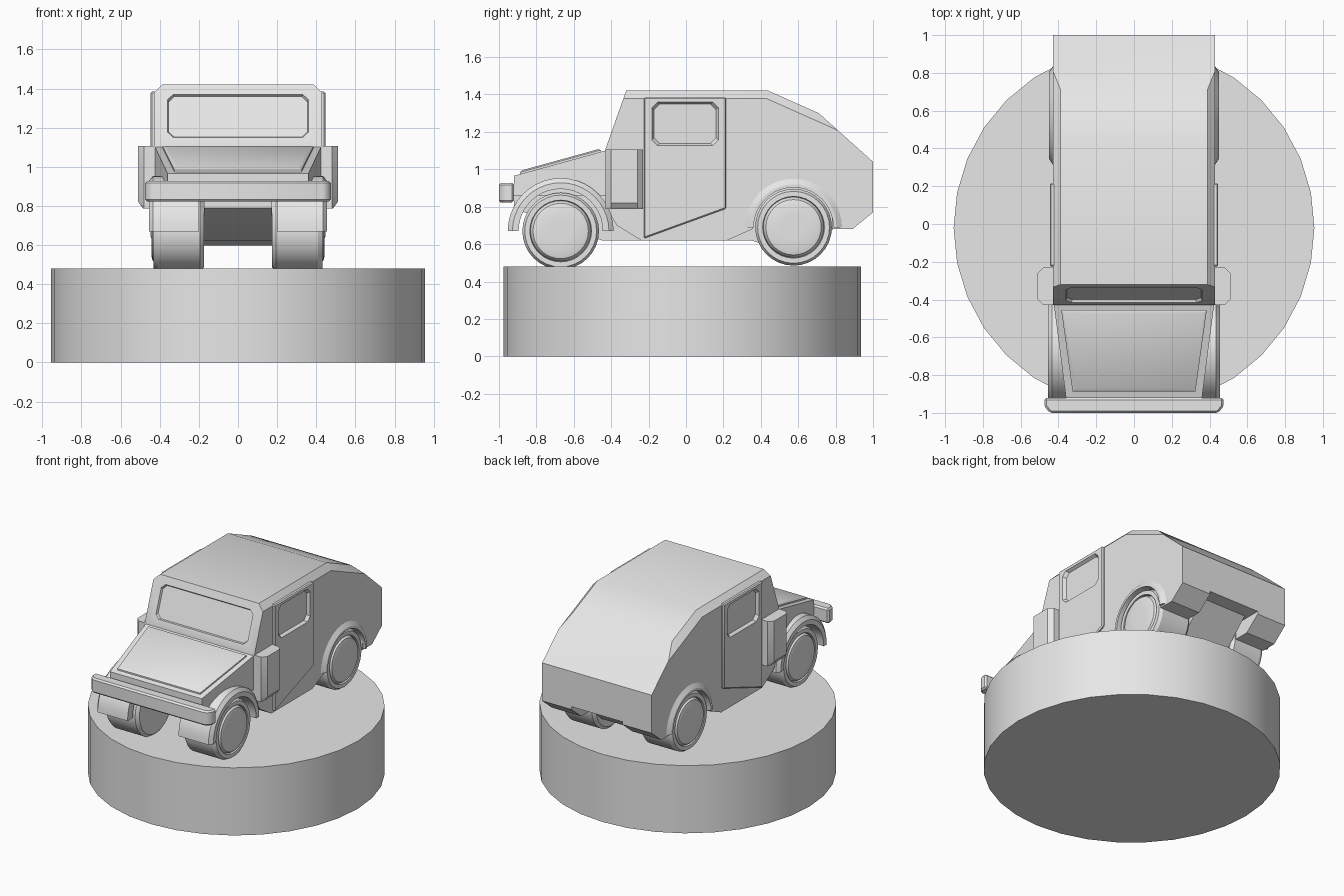
import bpy, bmesh, math

cube = bpy.data.objects.get("Cube")
if cube:
    bpy.data.objects.remove(cube, do_unlink=True)

GREY = (0.8, 0.8, 0.8, 1)
grey = bpy.data.materials.new("plain_grey")
grey.use_nodes = True
grey.diffuse_color = GREY
next(n for n in grey.node_tree.nodes if n.type == 'BSDF_PRINCIPLED').inputs["Base Color"].default_value = GREY


def loft(name, rings, mirror=False, bevel=0, edge_rule=None):
    """Skin closed rings of points, cap both ends, optionally mirror in x."""
    bm = bmesh.new()
    for s in ((1, -1) if mirror else (1,)):
        loops = [[bm.verts.new((s * x, y, z)) for x, y, z in r] for r in rings]
        n = len(loops[0])
        for a, b in zip(loops, loops[1:]):
            for i in range(n):
                j = (i + 1) % n
                bm.faces.new((a[i], a[j], b[j], b[i]))
        bm.faces.new(loops[0])
        bm.faces.new(loops[-1])
    bmesh.ops.recalc_face_normals(bm, faces=bm.faces)
    if bevel:
        edges = [e for e in bm.edges if edge_rule is None or edge_rule(e)]
        bmesh.ops.bevel(bm, geom=edges, offset=bevel, segments=1, affect='EDGES')
        bmesh.ops.recalc_face_normals(bm, faces=bm.faces)
    mesh = bpy.data.meshes.new(name)
    bm.to_mesh(mesh)
    bm.free()
    obj = bpy.data.objects.new(name, mesh)
    bpy.context.collection.objects.link(obj)
    mesh.materials.append(grey)
    return obj


def side_ring(x, profile):
    return [(x, y, z) for y, z in profile]


def side_prism(name, profile, x0, x1, **kw):
    return loft(name, [side_ring(x0, profile), side_ring(x1, profile)], **kw)


def arc(y, z, r, a0, a1, n=20):
    angles = [math.radians(a0 + (a1 - a0) * i / n) for i in range(n + 1)]
    return [(y + r * math.cos(a), z + r * math.sin(a)) for a in angles]


def cut_corner_rect(w, h, c):
    """Half width, half height and corner cut."""
    return [(-w + c, -h), (w - c, -h), (w, -h + c), (w, h - c),
            (w - c, h), (-w + c, h), (-w, h - c), (-w, -h + c)]


def activate(obj):
    bpy.ops.object.select_all(action='DESELECT')
    obj.select_set(True)
    bpy.context.view_layer.objects.active = obj


def carve(obj, cutter):
    mod = obj.modifiers.new("window_recess", 'BOOLEAN')
    mod.operation = 'DIFFERENCE'
    mod.solver = 'EXACT'
    mod.object = cutter
    activate(obj)
    bpy.ops.object.modifier_apply(modifier=mod.name)


parts = []
FRONT, REAR = (-0.67, 0.67), (0.575, 0.69)

# Round pedestal
disc = arc(0, -0.02, 0.955, 0, 348.75, 31)
parts.append(loft("pedestal", [[(x, y, z) for x, y in disc] for z in (0, 0.48)]))

# Cab and fastback body, with rear wheel arches and chamfered roof edges
body_profile = [(-0.43, 1.11), (-0.43, 0.8), (-0.37, 0.7), (-0.24, 0.62), (0.22, 0.62),
                (0.31, 0.66), (0.355, 0.68)]
body_profile += arc(*REAR, 0.215, 180, 30)
body_profile += [(0.82, 0.79), (1, 0.79), (1, 1.04), (0.71, 1.3), (0.44, 1.42), (-0.32, 1.42)]
body = side_prism("cab_body", body_profile, -0.43, 0.43, bevel=0.042,
                  edge_rule=lambda e: all(v.co.z > 1.29 for v in e.verts)
                  and abs(e.verts[0].co.x - e.verts[1].co.x) < 0.01)
parts.append(body)

# Raised doors with a slanted lower edge
door = side_prism("doors", [(-0.225, 0.63), (0.215, 0.79), (0.215, 1.385), (-0.225, 1.385)],
                  0.41, 0.446, mirror=True, bevel=0.007)
parts.append(door)

# Door window recesses
rings = []
for x, grow in ((0.425, -0.012), (0.447, 0), (0.5, 0)):
    rect = cut_corner_rect(0.178 + grow, 0.117 + grow, 0.03)
    rings.append([(x, -0.005 + y, 1.243 + z) for y, z in rect])
cutter = loft("window_cutter", rings, mirror=True)
cutter.hide_render = True
carve(door, cutter)
carve(body, cutter)
bpy.data.objects.remove(cutter, do_unlink=True)

# Windscreen recess, in the plane of the sloping front
rings = []
for depth, grow in ((-0.015, -0.006), (0, 0), (0.05, 0)):
    rect = cut_corner_rect(0.36 + grow, 0.116 + grow, 0.028)
    rings.append([(x, -0.377 + 0.334 * v - 0.942 * depth, 1.26 + 0.942 * v + 0.334 * depth)
                  for x, v in rect])
cutter = loft("windscreen_cutter", rings)
cutter.hide_render = True
carve(body, cutter)
bpy.data.objects.remove(cutter, do_unlink=True)

# Bonnet tapering to the front, and its raised panel
parts.append(loft("bonnet", [
    [(-w, y, 0.86), (w, y, 0.86), (w, y, top), (-w, y, top)]
    for y, w, top in ((-0.92, 0.36, 0.965), (-0.42, 0.425, 1.103))]))


def bonnet_ring(inset, lift):
    front, back = -0.888 + inset, -0.455 - inset
    wf, wb = 0.325 - inset, 0.385 - inset
    return [(x, y, 0.965 + 0.276 * (y + 0.92) + lift)
            for x, y in ((-wf, front), (wf, front), (wb, back), (-wb, back))]


parts.append(loft("bonnet_panel", [bonnet_ring(0, -0.01), bonnet_ring(0, 0.01),
                                   bonnet_ring(0.016, 0.018)]))

# Central underbody between the wheels
parts.append(side_prism("underbody", [
    (-0.92, 0.92), (-0.92, 0.79), (-0.45, 0.62), (0.35, 0.62), (0.42, 0.597),
    (0.7, 0.597), (0.9, 0.79), (0.9, 0.92)], -0.175, 0.175))

# Tail blocks behind the rear wheels
parts.append(side_prism("tail_blocks", [
    (0.78, 0.68), (0.89, 0.68), (1, 0.77), (1, 0.8), (0.78, 0.8)], 0.2, 0.43, mirror=True))

# Flared wheel arches
for name, centre, inner, steps in (
        ("front_fenders", FRONT, 0.225, ((0.2, 0.283), (0.435, 0.283), (0.455, 0.258))),
        ("rear_fenders", REAR, 0.213, ((0.2, 0.25), (0.428, 0.262), (0.45, 0.23)))):
    parts.append(loft(name, [
        side_ring(x, arc(*centre, r, 0, 180) + arc(*centre, inner, 180, 0))
        for x, r in steps], mirror=True))

# Wheels with rounded tyres and domed hubs
for name, centre in (("front_wheels", FRONT), ("rear_wheels", REAR)):
    tyre = ((0.175, 0.185), (0.195, 0.205), (0.41, 0.205), (0.432, 0.192), (0.432, 0.165))
    hub = ((0.41, 0.162), (0.425, 0.158), (0.437, 0.148), (0.443, 0.125), (0.443, 0.06))
    parts.append(loft(name, [side_ring(x, arc(*centre, r, 0, 348.75, 31))
                             for x, r in tyre + hub], mirror=True))

# Boxes on the flanks ahead of the doors
pod = [(0.41, -0.43), (0.48, -0.43), (0.51, -0.4), (0.51, -0.26), (0.48, -0.23), (0.41, -0.23)]
parts.append(loft("side_boxes", [[(min(x, limit), y, z) for x, y in pod]
                                 for z, limit in ((0.787, 0.485), (0.82, 1), (1.106, 1))],
                  mirror=True))

# Front bumper with cut corners
plan = [(-0.475, -0.92), (-0.475, -0.965), (-0.445, -1), (0.445, -1), (0.475, -0.965), (0.475, -0.92)]
parts.append(loft("front_bumper", [[(x, y, z) for x, y in plan] for z in (0.822, 0.928)],
                  bevel=0.011))

# Smooth shading with crisp edges
for obj in parts:
    activate(obj)
    bpy.ops.object.shade_smooth_by_angle(angle=math.radians(30))
